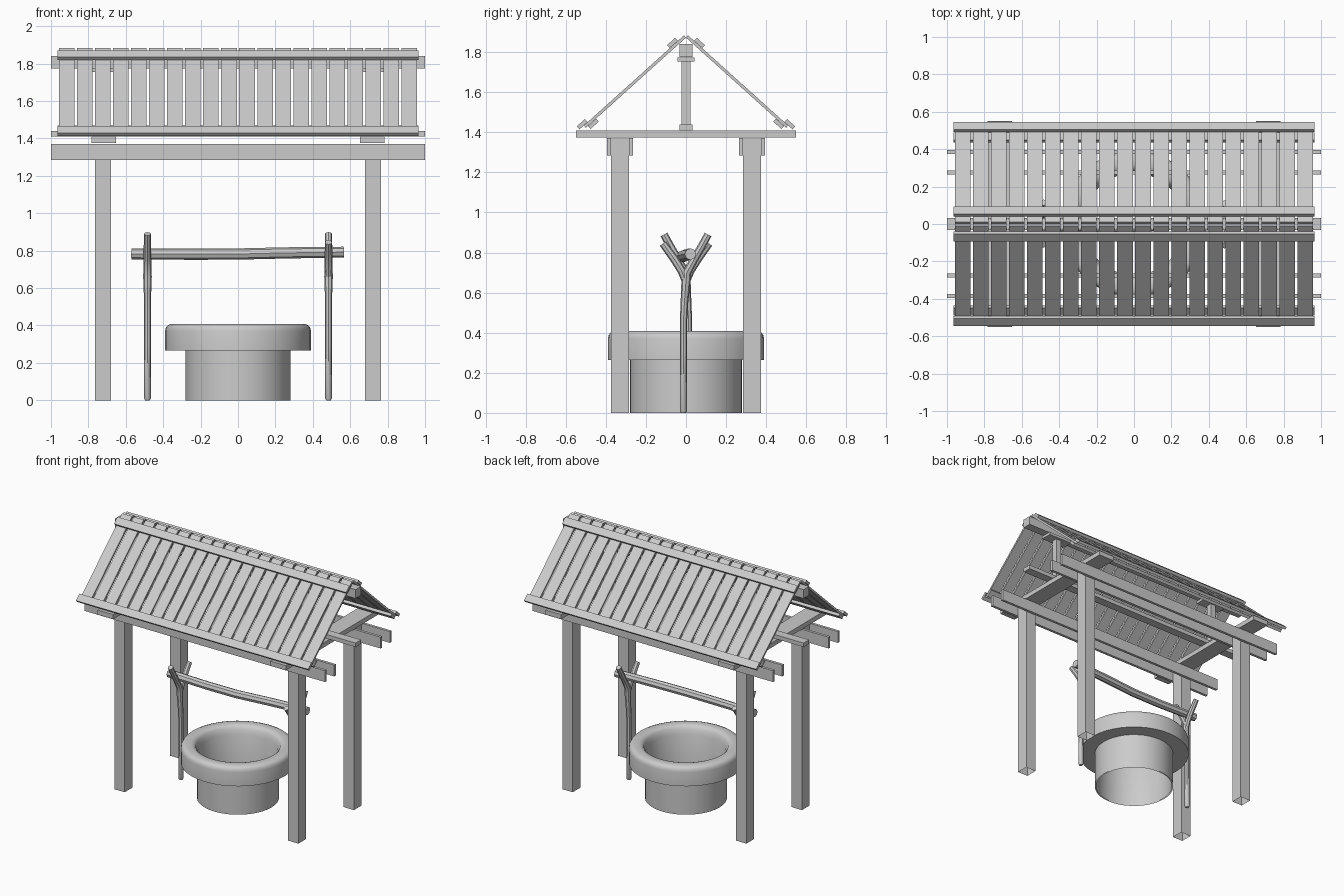
import bpy, bmesh
from math import sin, cos, pi, atan2, hypot

if "Cube" in bpy.data.objects:
    bpy.data.objects.remove(bpy.data.objects["Cube"])


def box(name, center, size, rot_x=0.0, open_bottom=False):
    bm = bmesh.new()
    bmesh.ops.create_cube(bm, size=1)
    for v in bm.verts:
        v.co = [c * s for c, s in zip(v.co, size)]
    if open_bottom:
        low = [f for f in bm.faces if f.normal.z < -0.9]
        bmesh.ops.delete(bm, geom=low, context='FACES_ONLY')
    me = bpy.data.meshes.new(name)
    bm.to_mesh(me)
    bm.free()
    ob = bpy.data.objects.new(name, me)
    bpy.context.collection.objects.link(ob)
    ob.location = center
    ob.rotation_euler.x = rot_x
    return ob


def smooth(ob, angle=0.7):
    bpy.ops.object.select_all(action='DESELECT')
    ob.select_set(True)
    bpy.context.view_layer.objects.active = ob
    if ob.type == 'CURVE':
        bpy.ops.object.convert(target='MESH')
    bpy.ops.object.shade_smooth_by_angle(angle=angle)


def branch(name, paths):
    """Round sticks through (x, y, z, radius) points."""
    cu = bpy.data.curves.new(name, 'CURVE')
    cu.dimensions = '3D'
    cu.bevel_depth = 1.0
    cu.bevel_resolution = 2
    cu.use_fill_caps = True
    for pts in paths:
        sp = cu.splines.new('POLY')
        sp.points.add(len(pts) - 1)
        for p, (x, y, z, r) in zip(sp.points, pts):
            p.co = (x, y, z, 1)
            p.radius = r
    ob = bpy.data.objects.new(name, cu)
    bpy.context.collection.objects.link(ob)
    smooth(ob)


# Well: one lathed profile, open at the bottom
profile = [(.28, 0), (.28, .265), (.39, .265), (.39, .37), (.386, .388),
           (.376, .401), (.358, .408), (.32, .408), (.302, .403),
           (.288, .39), (.282, .37), (.272, .35), (.272, 0)]
N = 40
verts = [(r * cos(2 * pi * i / N), r * sin(2 * pi * i / N), z)
         for i in range(N) for r, z in profile]
P = len(profile)
faces = [(i * P + j, (i + 1) % N * P + j, (i + 1) % N * P + j + 1, i * P + j + 1)
         for i in range(N) for j in range(P - 1)]
me = bpy.data.meshes.new("well_wall")
me.from_pydata(verts, [], faces)
well = bpy.data.objects.new("well_wall", me)
bpy.context.collection.objects.link(well)
smooth(well)

# Frame: posts, paired long beams, cross beams, king posts with caps
for sx in (-1, 1):
    for sy in (-1, 1):
        box("corner_post", (sx * .722, sy * .33, .685), (.085, .09, 1.37), open_bottom=True)
    box("cross_beam", (sx * .718, 0, 1.392), (.13, 1.1, .035))
    box("king_post", (sx * .72, 0, 1.595), (.045, .045, .33))
    box("king_post_cap", (sx * .72, 0, 1.764), (.2, .085, .02))
for sy in (-1, 1):
    for y in (.385, .275):
        box("long_beam", (0, sy * y, 1.328), (2, .02, .085))
box("ridge_beam", (0, 0, 1.808), (2, .065, .066))
box("tie_beam", (0, 0, 1.425), (2, .065, .03))

# Roof: slats and battens placed in slope coordinates
top, eave = (.005, 1.878), (.505, 1.428)
dy, dz = eave[0] - top[0], top[1] - eave[1]
length, pitch = hypot(dy, dz), atan2(dz, dy)


def roof_piece(name, side, x, u, n, size):
    """u runs down the slope from its middle, n outward from it."""
    y = (top[0] + eave[0]) / 2 + u * cos(pitch) + n * sin(pitch)
    z = (top[1] + eave[1]) / 2 - u * sin(pitch) + n * cos(pitch)
    box(name, (x, side * y, z), size, -side * pitch)


for side in (-1, 1):
    for i in range(20):
        roof_piece("roof_slat", side, (i - 9.5) * .0963, 0, 0, (.083, length, .015))
    roof_piece("eave_batten", side, 0, .338, .0178, (1.93, .055, .02))
    roof_piece("inner_batten", side, 0, .295, -.0178, (1.93, .055, .02))
    roof_piece("ridge_batten", side, 0, -.268, .0178, (1.93, .055, .02))

# Forked sticks, one turned half round from the other, and the rod they carry
for s in (-1, 1):
    x = s * .484
    trunk = [(0, .012), (.01, .018), (.3, .018), (.45, .018), (.55, .019), (.66, .023), (.7, .022)]
    ys = [-.013, -.013, -.013, -.013, -.008, 0, .004]
    main = [(x, s * y, z, r) for y, (z, r) in zip(ys, trunk)]
    main += [(x, s * .04, .765, .02), (x, s * .075, .825, .02), (x, s * .11, .89, .019)]
    fork = [(x, s * y, z, r) for y, z, r in
            [(0, .65, .018), (-.022, .71, .021), (-.06, .77, .021), (-.115, .845, .019)]]
    branch("forked_stick", [main, fork])
branch("cross_rod", [[(-.57, -.005, .783, .029), (-.25, -.015, .781, .03), (0, -.015, .782, .03),
                      (.25, .002, .788, .03), (.565, .022, .792, .029)]])
